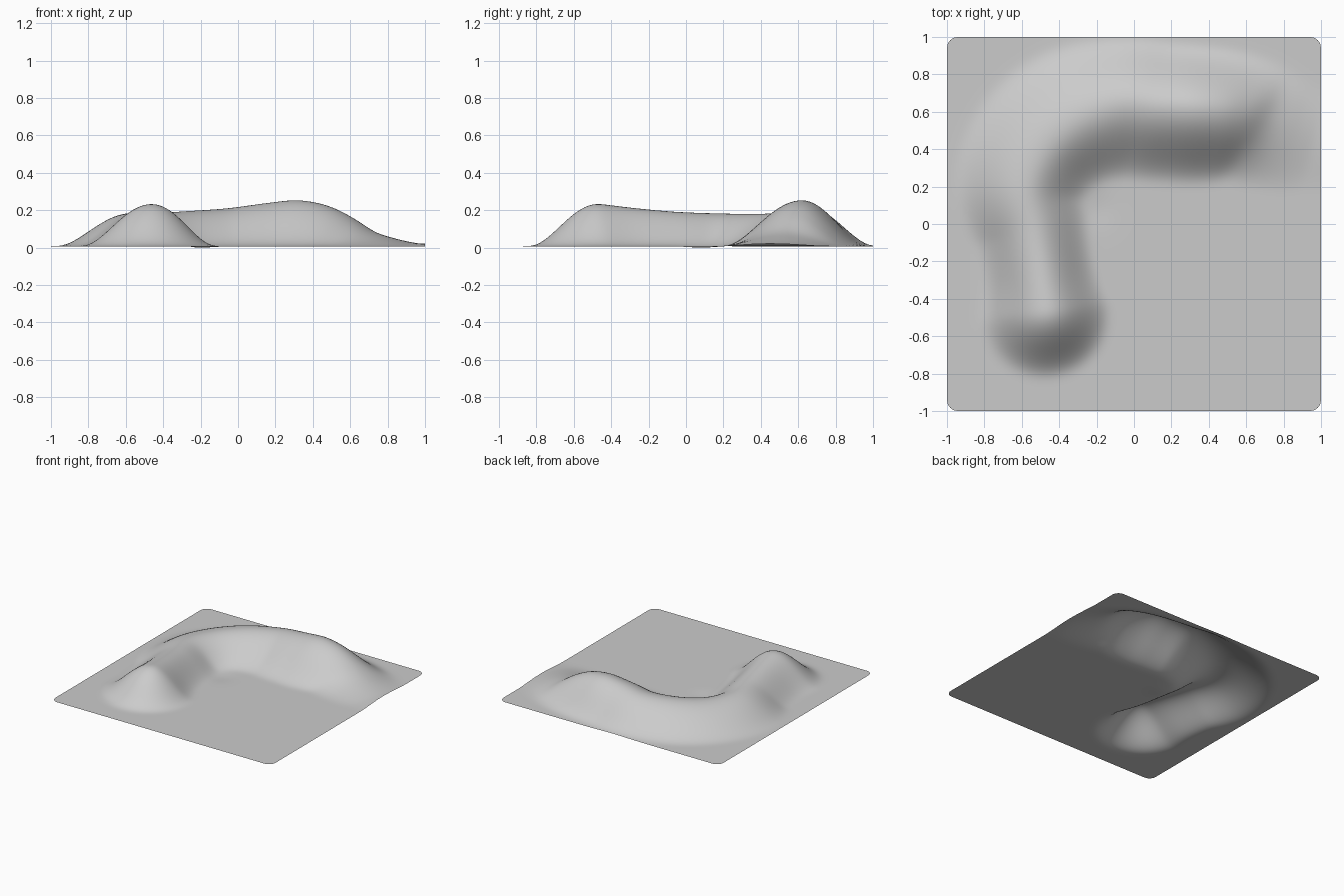
import bpy
import bmesh
import math
from mathutils import Vector, kdtree

cube = bpy.data.objects.get("Cube")
if cube:
    bpy.data.objects.remove(cube, do_unlink=True)

BASE = 0.008      # level of the plain
CORNER = 0.06     # rounded sheet corners
CELLS = 100

# Ridge crest: x, y, height, inner slope width, outer slope width
crest = [Vector(p) for p in (
    (-0.46, -0.47, 0.230, 0.34, 0.38),
    (-0.49, -0.28, 0.207, 0.30, 0.34),
    (-0.53, -0.05, 0.186, 0.30, 0.34),
    (-0.57, 0.18, 0.177, 0.32, 0.40),
    (-0.48, 0.39, 0.174, 0.34, 0.43),
    (-0.30, 0.55, 0.187, 0.38, 0.42),
    (-0.06, 0.64, 0.204, 0.42, 0.37),
    (0.15, 0.63, 0.232, 0.42, 0.35),
    (0.32, 0.62, 0.248, 0.42, 0.34),
    (0.47, 0.60, 0.222, 0.40, 0.34),
    (0.59, 0.57, 0.165, 0.37, 0.34),
    (0.71, 0.52, 0.082, 0.35, 0.34),
    (0.84, 0.47, 0.040, 0.32, 0.32),
    (0.96, 0.44, 0.014, 0.28, 0.30))]


def smooth_path(points, steps):
    """Catmull-Rom samples through the points."""
    pts = [points[0] * 2 - points[1]] + points + [points[-1] * 2 - points[-2]]
    out = []
    for a, b, c, d in zip(pts, pts[1:], pts[2:], pts[3:]):
        for i in range(steps):
            t = i / steps
            out.append(0.5 * (2 * b + (c - a) * t + (2 * a - 5 * b + 4 * c - d) * t ** 2
                              + (3 * b - a - 3 * c + d) * t ** 3))
    return out + [points[-1]]


path = smooth_path(crest, 30)
tree = kdtree.KDTree(len(path))
for i, p in enumerate(path):
    tree.insert((p[0], p[1], 0), i)
tree.balance()


def height(x, y):
    """Rounded slope falling away from the nearest crest point."""
    _, i, dist = tree.find((x, y, 0))
    p = path[i]
    ahead, behind = path[min(i + 1, len(path) - 1)], path[max(i - 1, 0)]
    tangent = Vector((ahead[0] - behind[0], ahead[1] - behind[1])).normalized()
    side = (tangent.x * (y - p[1]) - tangent.y * (x - p[0])) / max(dist, 1e-6)
    blend = min(1, max(0, (side + 1) / 2))
    width = p[3] + (p[4] - p[3]) * blend
    u = min(1, dist / width)
    dip = 0.008 * math.exp(-((x + 0.2) ** 2 + (y - 0.08) ** 2) / 0.008)
    return BASE + p[2] * (1 - u * u) ** 2 - dip


# Terrain sheet
bm = bmesh.new()
bmesh.ops.create_grid(bm, x_segments=CELLS, y_segments=CELLS, size=1)
inner = 1 - CORNER
for v in bm.verts:
    # Pull the square corners onto an arc
    a, b = abs(v.co.x) - inner, abs(v.co.y) - inner
    if a > 1e-5 and b > 1e-5:
        k = max(a, b) / math.hypot(a, b)
        v.co.x = math.copysign(inner + a * k, v.co.x)
        v.co.y = math.copysign(inner + b * k, v.co.y)
    v.co.z = height(v.co.x, v.co.y)

# Soften creases in the height only
for _ in range(6):
    relaxed = [(v, sum(e.other_vert(v).co.z for e in v.link_edges) / len(v.link_edges))
               for v in bm.verts]
    for v, z in relaxed:
        v.co.z = (v.co.z + z) / 2
lowest = min(v.co.z for v in bm.verts)
for v in bm.verts:
    v.co.z -= lowest
for f in bm.faces:
    f.smooth = True

mesh = bpy.data.meshes.new("terrain_sheet")
bm.to_mesh(mesh)
bm.free()
terrain = bpy.data.objects.new("terrain_sheet", mesh)
bpy.context.collection.objects.link(terrain)

# Plain grey material
grey = bpy.data.materials.new("light_grey")
grey.use_nodes = True
colour = (0.6, 0.6, 0.6, 1)
grey.diffuse_color = colour
grey.node_tree.nodes["Principled BSDF"].inputs["Base Color"].default_value = colour
mesh.materials.append(grey)
